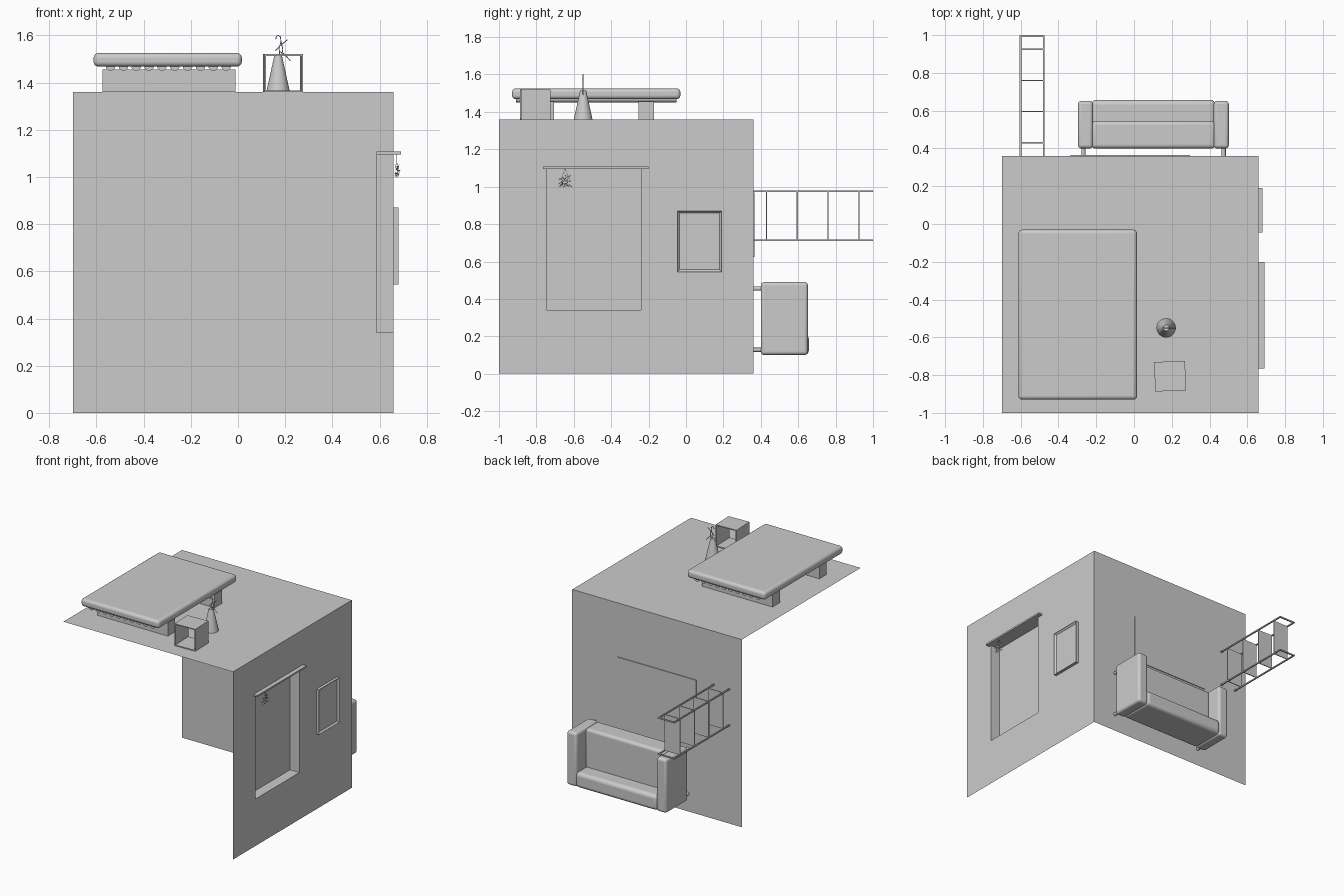
import bpy, bmesh, math, random
from mathutils import Vector

if "Cube" in bpy.data.objects:
    bpy.data.objects.remove(bpy.data.objects["Cube"])

random.seed(4)


def finish(name, bm, bevel=0, seg=4):
    me = bpy.data.meshes.new(name)
    bm.to_mesh(me)
    bm.free()
    ob = bpy.data.objects.new(name, me)
    bpy.context.collection.objects.link(ob)
    if bevel:
        m = ob.modifiers.new("round", 'BEVEL')
        m.width, m.segments = bevel, seg
        for p in me.polygons:
            p.use_smooth = True
        bpy.context.view_layer.objects.active = ob
        ob.select_set(True)
        bpy.ops.object.shade_smooth_by_angle(angle=math.radians(40))
        ob.select_set(False)
    return ob


def box(name, x, y, z, bevel=0):
    """Box from (min, max) pairs."""
    bm = bmesh.new()
    bmesh.ops.create_cube(bm, size=1)
    for v in bm.verts:
        v.co = [r[0] if c < 0 else r[1] for c, r in zip(v.co, (x, y, z))]
    return finish(name, bm, bevel)


def rod(name, a, b, r, r2=None, sides=12):
    """Cylinder or cone between two points."""
    a, b = Vector(a), Vector(b)
    bm = bmesh.new()
    bmesh.ops.create_cone(bm, cap_ends=True, segments=sides, radius1=r,
                          radius2=r if r2 is None else r2, depth=(b - a).length)
    ob = finish(name, bm)
    for p in ob.data.polygons:
        p.use_smooth = len(p.vertices) == 4
    ob.location = (a + b) / 2
    ob.rotation_euler = (b - a).to_track_quat('Z', 'Y').to_euler()
    return ob


def wire(name, pts, r):
    cu = bpy.data.curves.new(name, 'CURVE')
    cu.dimensions, cu.bevel_depth, cu.bevel_resolution = '3D', r, 1
    sp = cu.splines.new('POLY')
    sp.points.add(len(pts) - 1)
    for p, c in zip(sp.points, pts):
        p.co = (*c, 1)
    bpy.context.collection.objects.link(bpy.data.objects.new(name, cu))


def sheet(name, pts):
    bm = bmesh.new()
    bm.faces.new([bm.verts.new(p) for p in pts])
    return finish(name, bm)


X0, X1, Y0, Y1, H = -0.70, 0.66, -1.0, 0.36, 1.36

# Upper and back room panels
sheet("upper_panel", [(X0, Y0, H), (X1, Y0, H), (X1, Y1, H), (X0, Y1, H)])
sheet("back_panel", [(X1, Y1, 0), (X0, Y1, 0), (X0, Y1, H), (X1, Y1, H)])

# Side wall with its window recess
bm = bmesh.new()
ys, zs = (Y0, -0.745, -0.24, Y1), (0, 0.34, 1.095, H)
g = [[bm.verts.new((X1, y, z)) for z in zs] for y in ys]
for i in range(3):
    for j in range(3):
        f = bm.faces.new((g[i][j], g[i + 1][j], g[i + 1][j + 1], g[i][j + 1]))
        if i == j == 1:
            hole = f
ext = bmesh.ops.extrude_discrete_faces(bm, faces=[hole])["faces"]
bmesh.ops.translate(bm, verts=ext[0].verts, vec=(-0.075, 0, 0))
finish("side_wall", bm)
box("window_lintel", (0.587, 0.69), (-0.765, -0.20), (1.095, 1.107))

# Picture frame with a recessed panel
bm = bmesh.new()
bmesh.ops.create_cube(bm, size=1)
for v in bm.verts:
    v.co = (0.67 + v.co.x * 0.022, 0.0725 + v.co.y * 0.235, 0.7075 + v.co.z * 0.325)
bm.faces.ensure_lookup_table()
front = max(bm.faces, key=lambda f: f.normal.x)
bmesh.ops.inset_region(bm, faces=[front], thickness=0.016)
bmesh.ops.translate(bm, verts=front.verts, vec=(-0.012, 0, 0))
finish("picture_frame", bm)

# Hanging plant
for dy in (-0.02, 0, 0.025):
    wire("plant_cord", [(0.67, -0.647, 1.095), (0.672, -0.647 + dy, 1.04)], 0.001)
bm = bmesh.new()
for k in range(34):
    c = Vector((0.673, -0.647, 1.03)) + Vector((random.uniform(-.006, .006),
        random.uniform(-.02, .02), random.uniform(-.022, .02)))
    d = Vector((random.uniform(-.4, .5), random.uniform(-1, 1),
                random.uniform(-1.3, .7))).normalized() * random.uniform(.015, .026)
    s = d.cross(Vector((1, 0.3, 0))).normalized() * 0.004
    bm.faces.new([bm.verts.new(p) for p in (c, c + d / 2 + s, c + d, c + d / 2 - s)])
finish("plant_leaves", bm)

# Bed: mattress, round slats, cross beams
box("mattress", (-0.612, 0.016), (-0.93, -0.03), (1.468, 1.525), 0.02)
for k in range(10):
    x = -0.54 + k * 0.0544
    rod("bed_slat", (x, -0.91, 1.471), (x, -0.05, 1.471), 0.021, sides=16)
for y in (-0.79, -0.255):
    box("bed_beam", (-0.575, -0.01), (y, y + 0.085), (H, 1.456))

# Open bedside cube, turned slightly
t, w, h = 0.007, 0.078, 0.16
stand = [box("bedside_side", (s * w - t / 2, s * w + t / 2), (-w, w), (0, h)) for s in (-1, 1)]
stand += [box("bedside_shelf", (-w, w), (-w, w), (z, z + t)) for z in (0.0, h - t)]
for ob in stand:
    ob.location = (0.191, -0.806, H)
    ob.rotation_euler.z = math.radians(2)

# Conical vase with bent twigs
rod("vase", (0.17, -0.55, H), (0.17, -0.55, 1.515), 0.05, 0.016, sides=32)
for pts in ([(.160, 1.583), (.162, 1.595), (.170, 1.60), (.180, 1.594), (.182, 1.572),
             (.174, 1.545), (.178, 1.51)],
            [(.158, 1.535), (.178, 1.556), (.210, 1.582)],
            [(.178, 1.53), (.195, 1.522), (.222, 1.492)],
            [(.184, 1.57), (.190, 1.54), (.184, 1.51)]):
    wire("twig", [(x, -0.55, z) for x, z in pts], 0.0022)

# Rug lying on the back panel
box("rug", (-0.335, 0.297), (Y1, Y1 + 0.006), (0.625, 0.97))

# Sofa: arms, backrest, seat, legs
for x in (-0.297, 0.422):
    box("sofa_arm", (x, x + 0.08), (0.40, 0.652), (0.10, 0.49), 0.018)
box("sofa_back", (-0.225, 0.43), (0.40, 0.657), (0.10, 0.21), 0.025)
box("sofa_seat", (-0.225, 0.43), (0.40, 0.545), (0.19, 0.485), 0.02)
for x in (-0.268, 0.475):
    for z in (0.128, 0.455):
        rod("sofa_leg", (x, 0.357, z), (x, 0.41, z), 0.011)

# Shelf rack: corner rails, end bars, shelves
r = 0.0045
for z in (0.714, 0.976):
    for x in (-0.601, -0.478):
        box("rack_rail", (x - r, x + r), (Y1, 1.0), (z - r, z + r))
    box("rack_end_bar", (-0.605, -0.474), (1 - 2 * r, 1.0), (z - r, z + r))
for y in (0.43, 0.595, 0.76, 0.925):
    box("rack_shelf", (-0.601, -0.478), (y - 0.003, y + 0.003), (0.714, 0.976))
